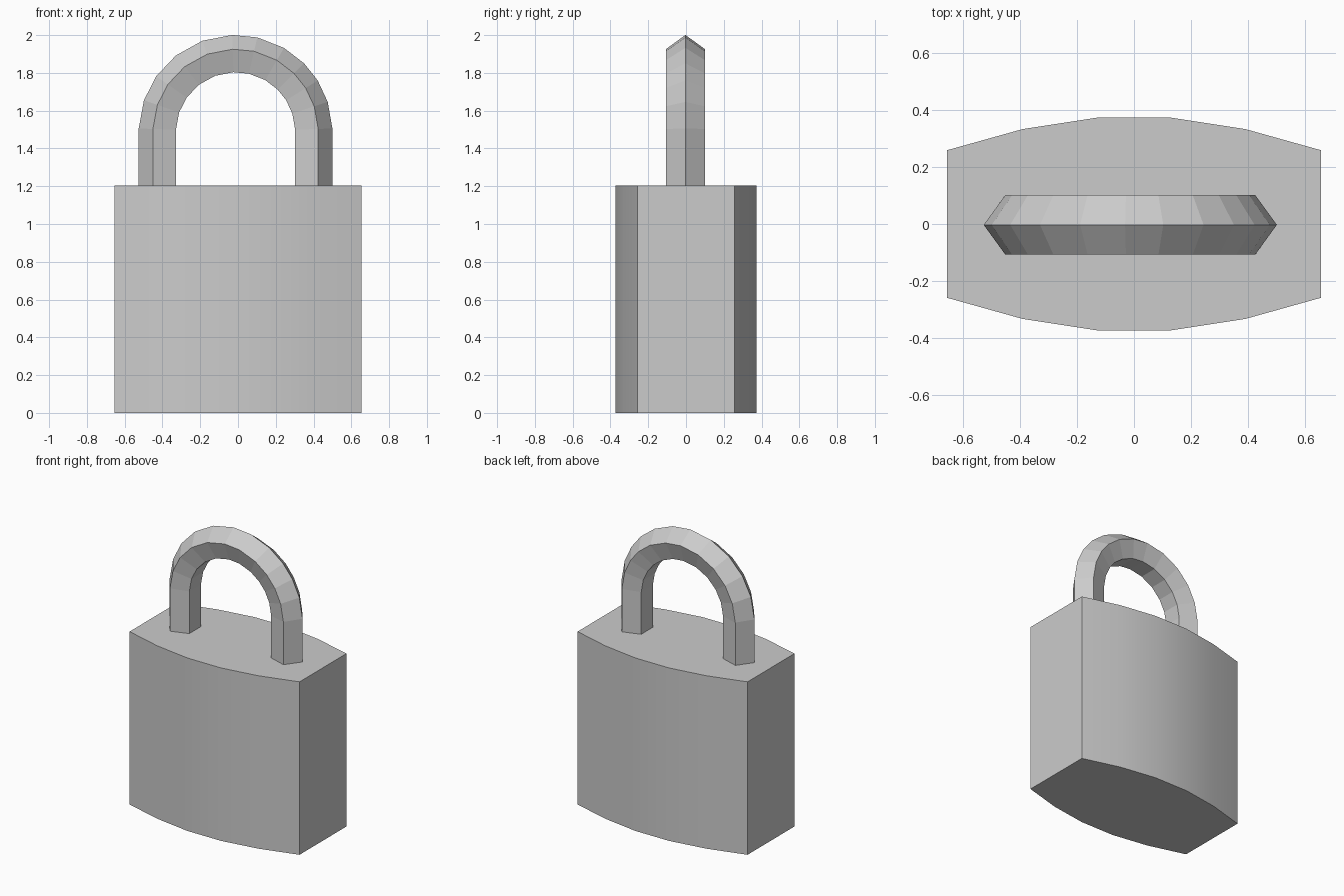
import bpy
import bmesh
from math import radians, sin, cos, tau
from mathutils import Vector

cube = bpy.data.objects.get("Cube")
if cube:
    bpy.data.objects.remove(cube, do_unlink=True)

steel = bpy.data.materials.new("grey_steel")
steel.use_nodes = True
GREY = (0.6, 0.6, 0.6, 1)
steel.diffuse_color = GREY
steel.node_tree.nodes["Principled BSDF"].inputs["Base Color"].default_value = GREY


def finish(name, bm):
    """Turn a bmesh into a named grey object."""
    bmesh.ops.recalc_face_normals(bm, faces=bm.faces)
    mesh = bpy.data.meshes.new(name)
    bm.to_mesh(mesh)
    bm.free()
    mesh.materials.append(steel)
    obj = bpy.data.objects.new(name, mesh)
    bpy.context.collection.objects.link(obj)
    return obj


# Lock body: bowed outline extruded upward, with sharp ends
BODY_TOP = 1.205
quarter = [(0.13, 0.372), (0.39, 0.332), (0.655, 0.258)]
right_half = quarter + [(x, -y) for x, y in reversed(quarter)]
outline = right_half + [(-x, -y) for x, y in right_half]
bm = bmesh.new()
base = bm.faces.new([bm.verts.new((x, y, 0)) for x, y in outline])
top = bmesh.ops.extrude_face_region(bm, geom=[base], use_keep_orig=True)
bmesh.ops.translate(bm, vec=(0, 0, BODY_TOP),
                    verts=[v for v in top["geom"] if isinstance(v, bmesh.types.BMVert)])
body = finish("lock_body", bm)
bpy.ops.object.select_all(action="DESELECT")
body.select_set(True)
bpy.context.view_layer.objects.active = body
bpy.ops.object.shade_smooth_by_angle(angle=radians(30))

# Shackle: pentagonal bar swept around an arch, ridge outward
CENTRE = Vector((-0.013, -0.003, 1.488))
ARCH, BAR = 0.404, 0.109
sweep = [2, 19, 35, 52, 70, 88, 103, 120, 135, 148, 162, 178]
stations = [(0, BODY_TOP - 0.01)] + [(a, None) for a in sweep] + [(180, BODY_TOP - 0.01)]
bm = bmesh.new()
rings = []
for angle, foot in stations:
    a = radians(angle)
    ring = []
    for i in range(5):
        r = ARCH + BAR * cos(tau * i / 5)
        p = CENTRE + Vector((-r * cos(a), BAR * sin(tau * i / 5), r * sin(a)))
        if foot is not None:
            p.z = foot
        ring.append(bm.verts.new(p))
    rings.append(ring)
for lower, upper in zip(rings, rings[1:]):
    for i in range(5):
        j = (i + 1) % 5
        bm.faces.new((lower[i], lower[j], upper[j], upper[i]))
bm.faces.new(rings[0])
bm.faces.new(rings[-1])
finish("shackle", bm)
